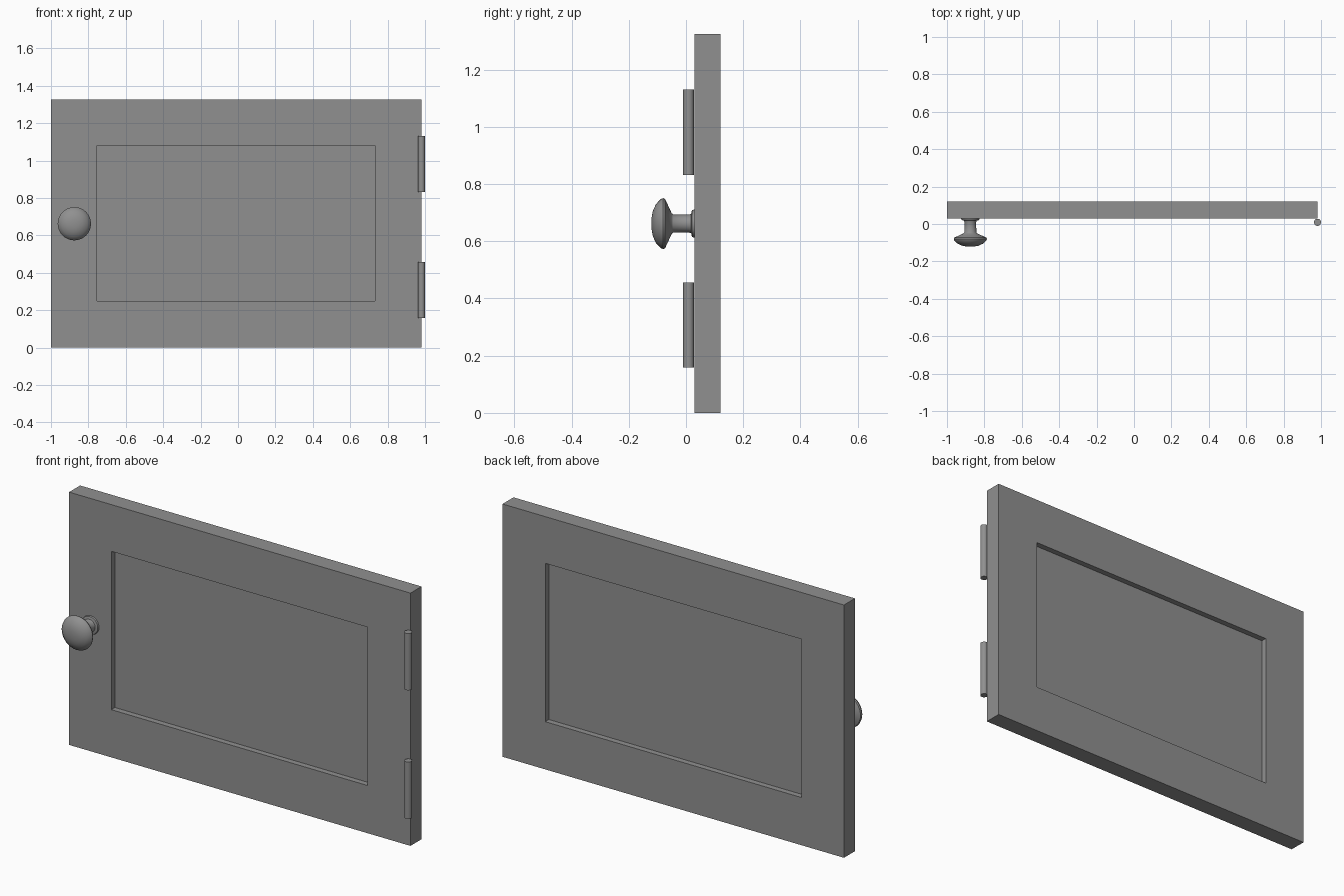
import bpy
import bmesh
import math
from mathutils import Matrix, Vector

cube = bpy.data.objects.get("Cube")
if cube:
    bpy.data.objects.remove(cube, do_unlink=True)

grey = bpy.data.materials.new("mid grey")
grey.use_nodes = True
grey.diffuse_color = (0.28, 0.28, 0.28, 1)
grey.node_tree.nodes["Principled BSDF"].inputs["Base Color"].default_value = grey.diffuse_color


def finish(name, bm):
    bmesh.ops.recalc_face_normals(bm, faces=bm.faces)
    mesh = bpy.data.meshes.new(name)
    bm.to_mesh(mesh)
    bm.free()
    mesh.materials.append(grey)
    obj = bpy.data.objects.new(name, mesh)
    bpy.context.collection.objects.link(obj)
    return obj


def smooth(obj, degrees):
    bpy.ops.object.select_all(action='DESELECT')
    obj.select_set(True)
    bpy.context.view_layer.objects.active = obj
    bpy.ops.object.shade_smooth_by_angle(angle=math.radians(degrees))


# Door slab: a frame with a recessed panel on both sides
def ring(bm, x0, x1, z0, z1, y):
    return [bm.verts.new((x, y, z)) for x, z in ((x0, z0), (x1, z0), (x1, z1), (x0, z1))]


def bridge(bm, a, b):
    for i in range(4):
        j = (i + 1) % 4
        bm.faces.new((a[i], a[j], b[j], b[i]))


outer = (-1.0, 0.98, 0.0, 1.325)
inner = (-0.755, 0.732, 0.25, 1.08)
front, back, recess = 0.029, 0.12, 0.03
bm = bmesh.new()
rims = []
for y, floor_y in ((front, front + recess), (back, back - recess)):
    rim = ring(bm, *outer, y)
    lip = ring(bm, *inner, y)
    floor = ring(bm, *inner, floor_y)
    bridge(bm, rim, lip)
    bridge(bm, lip, floor)
    bm.faces.new(floor)
    rims.append(rim)
bridge(bm, *rims)
finish("door_frame_and_panel", bm)

# Two hinge barrels on the model's left edge
for name, z0, z1 in (("lower_hinge", 0.158, 0.456), ("upper_hinge", 0.832, 1.13)):
    bm = bmesh.new()
    bmesh.ops.create_cone(bm, cap_ends=True, segments=24, radius1=0.019, radius2=0.019,
                          depth=z1 - z0,
                          matrix=Matrix.Translation((0.981, 0.009, (z0 + z1) / 2)))
    smooth(finish(name, bm), 40)

# Turned knob: (radius, y) profile spun around the y axis
profile = [(0, -0.121), (0.022, -0.12), (0.044, -0.116), (0.068, -0.105), (0.086, -0.088),
           (0.089, -0.08), (0.086, -0.073), (0.06, -0.061), (0.036, -0.05), (0.032, -0.045),
           (0.031, 0.01), (0.034, 0.018), (0.047, 0.021), (0.049, 0.029), (0, 0.029)]
centre = Vector((-0.875, 0, 0.662))
bm = bmesh.new()
verts = [bm.verts.new(centre + Vector((r, y, 0))) for r, y in profile]
edges = [bm.edges.new(pair) for pair in zip(verts, verts[1:])]
bmesh.ops.spin(bm, geom=verts + edges, cent=centre, axis=(0, 1, 0),
               angle=math.tau, steps=32, use_merge=True)
bmesh.ops.remove_doubles(bm, verts=bm.verts, dist=0.0001)
smooth(finish("knob", bm), 40)
